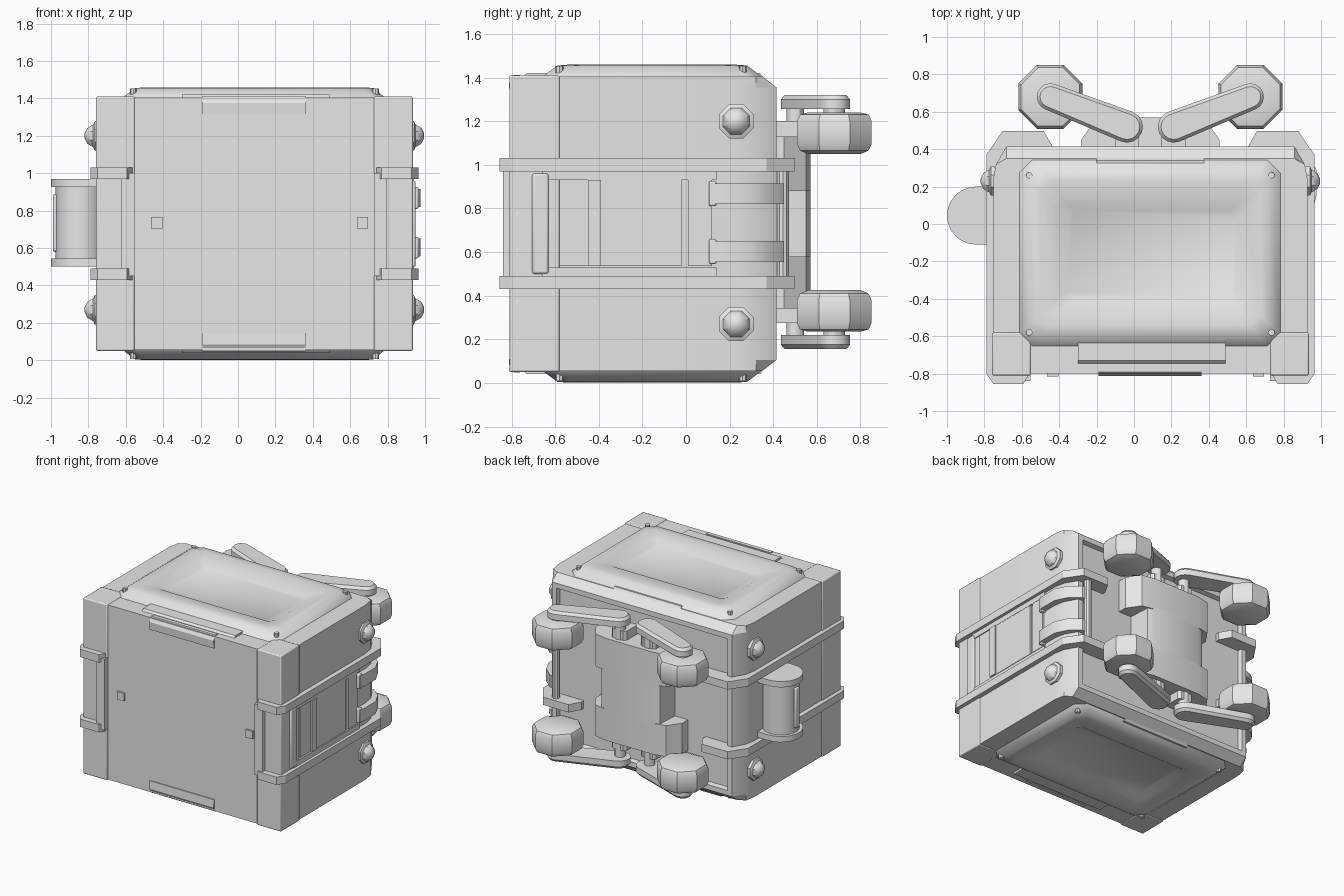
import bpy, bmesh, math
from mathutils import Matrix, Vector

if "Cube" in bpy.data.objects:
    bpy.data.objects.remove(bpy.data.objects["Cube"])

grey = bpy.data.materials.new("light_grey")
grey.use_nodes = True
grey.diffuse_color = (0.8, 0.8, 0.8, 1)
grey.node_tree.nodes["Principled BSDF"].inputs["Base Color"].default_value = (0.8, 0.8, 0.8, 1)

CX = 0.0875   # middle of the case
TOP = 1.46    # case height
ARM = 1.475   # lower arms mirror the upper ones about half of this


def finish(name, bm, angle=30, bevel=0):
    bmesh.ops.recalc_face_normals(bm, faces=bm.faces)
    mesh = bpy.data.meshes.new(name)
    bm.to_mesh(mesh)
    bm.free()
    mesh.materials.append(grey)
    ob = bpy.data.objects.new(name, mesh)
    bpy.context.collection.objects.link(ob)
    if bevel:
        mod = ob.modifiers.new("bevel", 'BEVEL')
        mod.width, mod.segments = bevel, 2
    bpy.context.view_layer.objects.active = ob
    ob.select_set(True)
    bpy.ops.object.shade_smooth_by_angle(angle=math.radians(angle))
    ob.select_set(False)
    return ob


def loft_mesh(rings):
    """Closed skin through rings given as (list of xy points, z)."""
    bm = bmesh.new()
    loops = [[bm.verts.new((x, y, z)) for x, y in pts] for pts, z in rings]
    for a, b in zip(loops, loops[1:]):
        for i in range(len(a)):
            j = (i + 1) % len(a)
            bm.faces.new((a[i], a[j], b[j], b[i]))
    bm.faces.new(loops[0])
    bm.faces.new(loops[-1])
    return bm


def loft(name, rings, flip=None, **kw):
    if flip:
        rings = [(p, flip - z) for p, z in rings]
    return finish(name, loft_mesh(rings), **kw)


def prism(name, pts, z0, z1, **kw):
    return loft(name, [(pts, z0), (pts, z1)], **kw)


def rect(x0, x1, y0, y1, c=0.0):
    if not c:
        return [(x0, y0), (x1, y0), (x1, y1), (x0, y1)]
    return [(x0 + c, y0), (x1 - c, y0), (x1, y0 + c), (x1, y1 - c),
            (x1 - c, y1), (x0 + c, y1), (x0, y1 - c), (x0, y0 + c)]


def box(name, x0, x1, y0, y1, z0, z1, **kw):
    return prism(name, rect(min(x0, x1), max(x0, x1), y0, y1), z0, z1, **kw)


def circle(x, y, r, n, turn=0.0):
    return [(x + r * math.cos(turn + math.tau * i / n),
             y + r * math.sin(turn + math.tau * i / n)) for i in range(n)]


def side(s, pts):
    return [(CX + s * x, y) for x, y in pts]


def capsule(a, b, ra, rb, n=8):
    """Plan outline of a bar with round ends."""
    t = math.atan2(b[1] - a[1], b[0] - a[0])
    out = []
    for (x, y), r, base in ((a, ra, t + math.pi / 2), (b, rb, t - math.pi / 2)):
        out += [(x + r * math.cos(base + math.pi * i / n),
                 y + r * math.sin(base + math.pi * i / n)) for i in range(n + 1)]
    return out


# Case with chamfered rear corners and a sunken rear panel
def case_ring(back):
    half = [(0.84, -0.80), (0.84, 0.24), (0.825, min(0.32, back - 0.03)), (0.77, back)]
    return side(1, half) + side(-1, half[::-1])

bm = loft_mesh([(case_ring(0.35), 0.055), (case_ring(0.415), 0.105),
                (case_ring(0.415), 1.355), (case_ring(0.35), 1.405)])
bmesh.ops.recalc_face_normals(bm, faces=bm.faces)
rear = [f for f in bm.faces if f.normal.y > 0.99]
bmesh.ops.inset_individual(bm, faces=rear, thickness=0.055, depth=0)
bmesh.ops.inset_individual(bm, faces=rear, thickness=0.012, depth=-0.035)
finish("case", bm, angle=25)

# Lids above and below, each with a shallow dish
for name, flip in (("top", None), ("bottom", TOP)):
    loft(name + "_lid", [(rect(-0.62, 0.79, -0.66, 0.35, 0.07), 1.39),
                         (rect(-0.61, 0.78, -0.65, 0.34, 0.07), 1.41),
                         (rect(-0.55, 0.725, -0.59, 0.28, 0.06), 1.455),
                         (rect(-0.50, 0.68, -0.54, 0.23, 0.06), 1.459),
                         (rect(-0.41, 0.60, -0.44, 0.11, 0.04), 1.44),
                         (rect(-0.36, 0.55, -0.40, 0.07, 0.04), 1.415)],
         flip=flip, angle=40)
    loft(name + "_front_lip", [(rect(-0.30, 0.49, -0.76, -0.60), 1.39),
                               (rect(-0.30, 0.49, -0.73, -0.60), 1.42)], flip=flip)
    loft(name + "_rear_lip", [(rect(-0.20, 0.375, 0.30, 0.37), 1.38),
                              (rect(-0.20, 0.375, 0.30, 0.34), 1.42)], flip=flip)
    loft(name + "_front_grip", [(rect(-0.19, 0.36, -0.808, -0.76), 1.315),
                                (rect(-0.19, 0.36, -0.812, -0.76), 1.375),
                                (rect(-0.19, 0.36, -0.79, -0.76), 1.412)], flip=flip)
    for x in (-0.56, 0.735):
        for y in (-0.58, 0.26):
            loft(name + "_lid_screw", [(circle(x, y, 0.018, 8), 1.42),
                                       (circle(x, y, 0.018, 8), 1.452)], flip=flip)

# Small square sensors on the front
for x in (-0.435, 0.665):
    box("front_sensor", x - 0.03, x + 0.03, -0.815, -0.79, 0.705, 0.765)

BAND = [(0.64, -0.79), (0.68, -0.855), (0.84, -0.855), (0.877, -0.80),
        (0.877, 0.37), (0.79, 0.497), (0.57, 0.497), (0.52, 0.41)]

for s, name in ((1, "left"), (-1, "right")):
    # Front corner posts and the bands which wrap each side
    prism(name + "_corner_post", side(s, rect(0.64, 0.847, -0.81, -0.58)),
          0.05, 1.41, bevel=0.008)
    for z in (0.43, 0.97):
        prism(name + "_band", side(s, BAND), z, z + 0.06)
    prism(name + "_front_bracket", side(s, rect(0.64, 0.71, -0.84, -0.78)), 0.45, 1.0)

    # Domed bolts near the rear of each side
    for z in (0.27, 1.20):
        radii = ((0.085, 0.83), (0.085, 0.853), (0.065, 0.862), (0.06, 0.872),
                 (0.045, 0.893), (0.015, 0.907))
        bm = loft_mesh([(circle(0, 0, r, 8, math.pi / 8), h) for r, h in radii])
        bm.transform(Matrix.Translation((CX, 0.23, z)) @
                     Matrix.Rotation(s * math.pi / 2, 4, 'Y'))
        finish(name + "_bolt", bm)

    # Folding arms, each with an octagonal foot
    for flip in (None, ARM):
        level = "upper_" if flip is None else "lower_"
        inner = (CX + s * 0.125, 0.52)
        outer = (CX + s * 0.535, 0.68)
        big, small = capsule(inner, outer, 0.085, 0.072), capsule(inner, outer, 0.068, 0.055)
        loft(level + name + "_arm", [(big, 1.255), (big, 1.30), (small, 1.32)],
             flip=flip, angle=35)
        foot = [(r, z) for r, z in ((0.13, 1.05), (0.17, 1.065), (0.185, 1.095),
                                    (0.185, 1.20), (0.17, 1.23), (0.13, 1.24))]
        loft(level + name + "_foot", [(circle(*outer, r, 8, math.pi / 8), z) for r, z in foot],
             flip=flip, angle=35)
        prism_pts = circle(*outer, 0.05, 12)
        loft(level + name + "_foot_pin", [(prism_pts, 1.22), (prism_pts, 1.27)], flip=flip)
        pin = circle(inner[0], 0.50, 0.04, 12)
        loft(level + name + "_arm_pin", [(pin, 1.05), (pin, 1.27)], flip=flip)
        lug = side(s, rect(0.06, 0.19, 0.37, 0.53, 0.02))
        loft(level + name + "_arm_lug", [(lug, 1.10), (lug, 1.20)], flip=flip)

# Rear hub with a notch on each side
core = side(1, [(-0.26, 0.36), (0.26, 0.36), (0.25, 0.55), (0.20, 0.57),
                (-0.20, 0.57), (-0.25, 0.55)])
wing = side(1, [(-0.37, 0.36), (0.37, 0.36), (0.37, 0.45), (0.30, 0.55),
                (0.20, 0.57), (-0.20, 0.57), (-0.30, 0.55), (-0.37, 0.45)])
prism("hub_core", core, 0.56, 0.90)
prism("hub_lower_wing", wing, 0.34, 0.58)
prism("hub_upper_wing", wing, 0.88, 1.13)

# Left side pocket: frame, ribs and panels between the bands
X = CX + 0.83
for z in (0.49, 0.93):
    box("pocket_rail", X, 0.942, -0.66, 0.14, z, z + 0.04)
prism("pocket_front_frame", rect(X, 0.95, -0.705, -0.63), 0.50, 0.96, bevel=0.01)
box("pocket_wide_panel", X, 0.94, -0.39, -0.02, 0.535, 0.93)
box("pocket_narrow_panel", X, 0.935, -0.58, -0.45, 0.535, 0.93)
box("pocket_rib", X, 0.95, -0.45, -0.39, 0.535, 0.93)
box("pocket_rear_panel", X, 0.94, 0.01, 0.12, 0.535, 0.93)

# Straps hooked round the corner to an upright rod
strap = [(0.90, 0.12), (0.965, 0.11), (0.975, 0.15), (0.975, 0.29), (0.93, 0.38),
         (0.85, 0.45), (0.79, 0.45), (0.79, 0.41), (0.88, 0.34), (0.90, 0.27)]
for z in (0.555, 0.82):
    prism("strap", strap, z, z + 0.095)
    box("strap_hook", 0.92, 0.965, 0.105, 0.14, z - 0.01, z + 0.105, bevel=0.008)
prism("strap_rod", circle(0.80, 0.445, 0.028, 10), 0.46, 1.0)

# Right side grip: upright drum between two round caps
for z in (0.50, 0.925):
    prism("grip_cap", capsule((-0.74, 0.045), (-0.845, 0.045), 0.155, 0.155, 12), z, z + 0.045)
prism("grip_drum", circle(-0.845, 0.045, 0.13, 24), 0.53, 0.94)
box("grip_plate", -0.99, -0.95, 0.02, 0.07, 0.58, 0.89, bevel=0.01)
